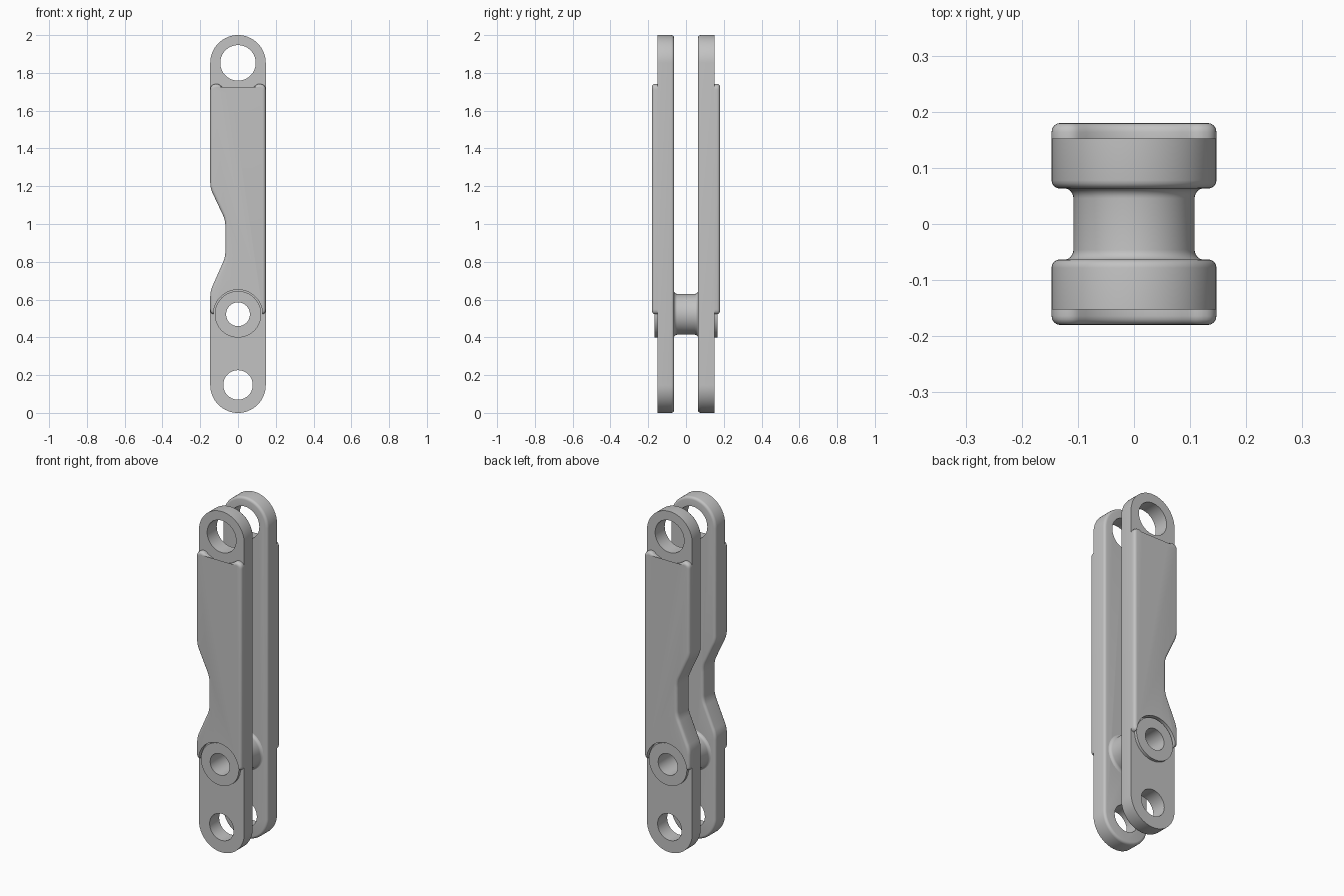
import bpy, bmesh, math
from mathutils import Vector

if "Cube" in bpy.data.objects:
    bpy.data.objects.remove(bpy.data.objects["Cube"], do_unlink=True)

W = 0.147                       # half width of each link
INNER, OUTER, FACE = 0.063, 0.152, 0.18   # depths of the link layers
TOP, PIN, BOTTOM = 1.853, 0.522, 0.148    # hole heights

steel = bpy.data.materials.new("grey steel")
steel.use_nodes = True
colour = (0.54, 0.54, 0.54, 1)
steel.diffuse_color = colour
steel.node_tree.nodes["Principled BSDF"].inputs["Base Color"].default_value = colour


def arc(cz, r, start, end, steps=32):
    angles = [math.radians(start + (end - start) * i / steps) for i in range(steps + 1)]
    return [(r * math.cos(a), cz + r * math.sin(a), 0) for a in angles]


def rounded(points, steps=6):
    """Turn (x, z, setback) corners into a smooth outline."""
    out = []
    for i, (x, z, d) in enumerate(points):
        p = Vector((x, z))
        if d == 0:
            out.append(p)
            continue
        a = p + (Vector(points[i - 1][:2]) - p).normalized() * d
        b = p + (Vector(points[(i + 1) % len(points)][:2]) - p).normalized() * d
        for k in range(steps + 1):
            t = k / steps
            out.append(a * (1 - t) ** 2 + p * 2 * t * (1 - t) + b * t * t)
    return out


def finish(name, bm):
    mesh = bpy.data.meshes.new(name)
    bm.to_mesh(mesh)
    bm.free()
    mesh.materials.append(steel)
    obj = bpy.data.objects.new(name, mesh)
    bpy.context.collection.objects.link(obj)
    return obj


def activate(obj):
    bpy.ops.object.select_all(action='DESELECT')
    obj.select_set(True)
    bpy.context.view_layer.objects.active = obj


def slab(name, outline, y_flat, y_soft, bevel=0):
    """Extrude an outline along y and round the rim at y_soft."""
    bm = bmesh.new()
    base = bm.faces.new([bm.verts.new((p[0], y_flat, p[1])) for p in outline])
    ext = bmesh.ops.extrude_face_region(bm, geom=[base], use_keep_orig=True)["geom"]
    verts = [g for g in ext if isinstance(g, bmesh.types.BMVert)]
    bmesh.ops.translate(bm, verts=verts, vec=(0, y_soft - y_flat, 0))
    # The normals are settled on the plain prism, before any rounding
    bmesh.ops.recalc_face_normals(bm, faces=bm.faces)
    if bevel:
        rim = [e for e in bm.edges if all(abs(v.co.y - y_soft) < 1e-5 for v in e.verts)]
        bmesh.ops.bevel(bm, geom=rim, offset=bevel, segments=4, profile=0.5, affect='EDGES')
    return finish(name, bm)


def drill(obj, z, r):
    cutter = slab("drill", arc(z, r, 0, 360 - 360 / 64, 63), 0, 0.3)
    activate(obj)
    mod = obj.modifiers.new("hole", 'BOOLEAN')
    mod.operation, mod.solver, mod.object = 'DIFFERENCE', 'EXACT', cutter
    mod.use_self = True
    bpy.ops.object.modifier_apply(modifier=mod.name)
    bpy.data.objects.remove(cutter, do_unlink=True)


def smooth(obj):
    activate(obj)
    bpy.ops.object.shade_smooth_by_angle(angle=math.radians(32))


def pair(obj):
    """Repeat the part on the other side of the link."""
    activate(obj)
    mod = obj.modifiers.new("pair", 'MIRROR')
    mod.use_axis = (False, True, False)
    mod.use_mirror_merge = False
    bpy.ops.object.modifier_apply(modifier=mod.name)
    smooth(obj)


# Side notch shared by the link plates and their raised panels
notch = [(-W, 1.19, 0.03), (-0.067, 1.02, 0.03), (-0.067, 0.825, 0.03), (-W, 0.645, 0.03)]

# Link plates with round ends
ends = arc(2 - W, W, 0, 180), arc(W, W, 180, 360)
plates = slab("link_plates", rounded(ends[0] + notch + ends[1]), OUTER, INNER, 0.015)
drill(plates, TOP, 0.094)
drill(plates, BOTTOM, 0.078)
drill(plates, PIN, 0.1)
pair(plates)

# Raised panels, scooped around the top hole and the pin boss
scoop = arc(TOP, 0.152, 304, 236, 16)
outline = ([(W, PIN, 0.026), (W, 1.735, 0.025), (0.108, 1.744, 0.014)] + scoop
           + [(-0.108, 1.744, 0.014), (-W, 1.735, 0.025)] + notch
           + [(-W, PIN, 0.026)])
panels = slab("raised_panels", rounded(outline), OUTER, FACE, 0.016)
drill(panels, PIN, 0.13)
pair(panels)

# Hollow pin: bosses outside, waisted spacer with flared ends between the plates
flare = [(0.126 - 0.018 * math.sin(math.radians(a)), INNER + 0.001 - 0.018 * (1 - math.cos(math.radians(a))))
         for a in range(0, 91, 15)]
half = [(0.063, 0.168), (0.123, 0.168), (0.123, 0.15), (0.108, 0.15), (0.108, 0.075), (0.126, 0.075)] + flare
profile = half + [(r, -y) for r, y in reversed(half)]
bm = bmesh.new()
verts = [bm.verts.new((r, y, PIN)) for r, y in profile]
edges = [bm.edges.new((verts[i - 1], verts[i])) for i in range(len(verts))]
bmesh.ops.spin(bm, geom=verts + edges, cent=(0, 0, PIN), axis=(0, 1, 0),
               angle=math.tau, steps=64, use_merge=True)
bmesh.ops.remove_doubles(bm, verts=bm.verts, dist=1e-5)
bmesh.ops.recalc_face_normals(bm, faces=bm.faces)
smooth(finish("hollow_pin", bm))
